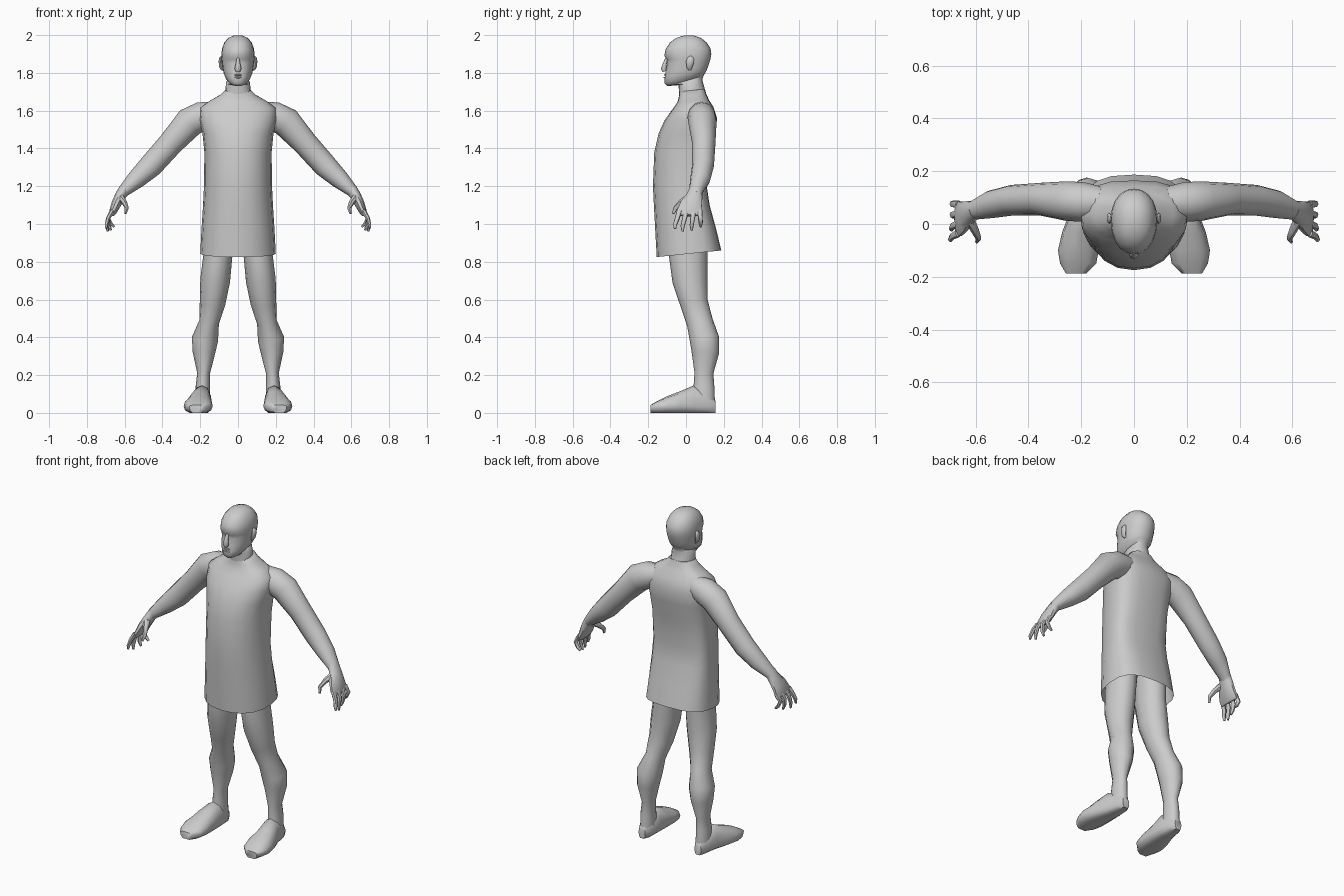
import bpy, bmesh, math
from mathutils import Vector

skin = bpy.data.materials.new("plain_grey")
skin.diffuse_color = (0.6, 0.6, 0.6, 1)


def loft(name, rings, mirror=False, cap_start=True, cap_end=True, angle=50):
    """Skin a list of equal-length point rings."""
    bm = bmesh.new()
    loops = [[bm.verts.new(p) for p in r] for r in rings]
    n = len(loops[0])
    for a, b in zip(loops, loops[1:]):
        for i in range(n):
            j = (i + 1) % n
            bm.faces.new((a[i], a[j], b[j], b[i]))
    if cap_start:
        bm.faces.new(loops[0][::-1])
    if cap_end:
        bm.faces.new(loops[-1])
    bmesh.ops.recalc_face_normals(bm, faces=bm.faces)
    mesh = bpy.data.meshes.new(name)
    bm.to_mesh(mesh)
    bm.free()
    mesh.materials.append(skin)
    ob = bpy.data.objects.new(name, mesh)
    bpy.context.collection.objects.link(ob)
    bpy.ops.object.select_all(action='DESELECT')
    ob.select_set(True)
    bpy.context.view_layer.objects.active = ob
    bpy.ops.object.shade_smooth_by_angle(angle=math.radians(angle))
    if mirror:
        ob.modifiers.new("mirror", 'MIRROR')
    return ob


def limb(name, pts, n=10, ref=(0, 1, 0), mirror=True):
    """Tube through (x, y, z, half thickness, half width along ref)."""
    pos = [Vector(p[:3]) for p in pts]
    rings = []
    for i, p in enumerate(pts):
        t = (pos[min(i + 1, len(pts) - 1)] - pos[max(i - 1, 0)]).normalized()
        v = Vector(ref)
        v = (v - t * v.dot(t)).normalized()
        u = t.cross(v)
        rings.append([pos[i] + u * p[3] * math.cos(a) + v * p[4] * math.sin(a)
                      for a in (2 * math.pi * k / n for k in range(n))])
    return loft(name, rings, mirror)


def body_ring(zf, zb, hw, yf, yb, cy, pf, pb, n=20):
    """Level ring with separate front and back depth, height and squareness."""
    ring = []
    for k in range(n):
        a = 2 * math.pi * k / n
        c, s = math.cos(a), math.sin(a)
        p = pb if s > 0 else pf
        x = hw * math.copysign(abs(c) ** p, c)
        y = cy + ((yb - cy) if s > 0 else (cy - yf)) * math.copysign(abs(s) ** p, s)
        ring.append((x, y, zf + (zb - zf) * (y - yf) / (yb - yf)))
    return ring


# Tunic, open at the hem: front z, back z, half width, front y, back y
tunic = [(.825, .86, .2, -.155, .187), (.97, .98, .193, -.163, .158),
         (1.1, 1.1, .185, -.17, .125), (1.2, 1.2, .18, -.175, .11),
         (1.38, 1.38, .178, -.168, .138), (1.48, 1.48, .188, -.145, .155),
         (1.55, 1.56, .205, -.113, .165), (1.61, 1.62, .2, -.07, .145),
         (1.645, 1.66, .15, -.045, .12), (1.675, 1.69, .095, -.038, .107),
         (1.70, 1.715, .07, -.035, .1)]
loft("tunic", [body_ring(*r, .03, .9, .72) for r in tunic], cap_start=False)

# Neck and head
head = [(1.66, 1.68, .078, -.035, .107), (1.70, 1.72, .066, -.037, .098),
        (1.735, 1.765, .064, -.04, .086), (1.73, 1.785, .05, -.098, .093),
        (1.745, 1.80, .066, -.114, .102), (1.775, 1.815, .076, -.112, .11),
        (1.81, 1.835, .081, -.108, .117), (1.85, 1.86, .085, -.1, .126),
        (1.872, 1.875, .087, -.102, .13), (1.89, 1.9, .088, -.115, .134),
        (1.925, 1.93, .085, -.108, .13), (1.96, 1.96, .073, -.086, .11),
        (1.985, 1.985, .052, -.052, .08), (1.998, 1.998, .022, -.01, .04)]
loft("head", [body_ring(*r, .02, .9, .95) for r in head])

# Face details
limb("nose", [(0, -.097, 1.885, .006, .009), (0, -.112, 1.85, .012, .01),
              (0, -.118, 1.822, .018, .015), (0, -.113, 1.808, .013, .012)],
     n=8, mirror=False)
for part, z, y, r in (("upper_lip", 1.788, -.11, .005), ("lower_lip", 1.774, -.111, .005)):
    limb(part, [(-.03, y + .022, z - .006, .002, .003), (-.015, y + .004, z, r, .007),
                (0, y, z + .001, r, .008), (.015, y + .004, z, r, .007),
                (.03, y + .022, z - .006, .002, .003)], n=6, mirror=False)
limb("ear", [(.08, .02, 1.815, .006, .008), (.089, .018, 1.83, .01, .015),
             (.094, .022, 1.86, .009, .022), (.092, .025, 1.88, .007, .016),
             (.086, .025, 1.887, .004, .007)], n=8)

# Arms, shoulder to wrist
limb("arm", [(.12, .08, 1.59, .06, .06), (.19, .083, 1.57, .078, .075),
             (.255, .087, 1.54, .08, .075), (.355, .094, 1.428, .066, .062),
             (.462, .09, 1.308, .063, .058), (.54, .075, 1.235, .05, .053),
             (.605, .053, 1.175, .032, .037), (.62, .05, 1.155, .028, .036)], n=12)

# Hands
limb("palm", [(.6, .053, 1.19, .028, .034), (.622, .046, 1.15, .029, .044),
              (.645, .028, 1.105, .026, .06), (.662, .02, 1.065, .02, .07),
              (.67, .02, 1.045, .012, .066)], n=10)
limb("thumb", [(.625, .02, 1.145, .02, .02), (.602, -.025, 1.115, .015, .016),
               (.589, -.055, 1.085, .011, .012), (.596, -.068, 1.055, .006, .007)], n=7)
fingers = (("index_finger", -.035, -.058, .698, .975),
           ("middle_finger", .002, -.018, .69, .96),
           ("ring_finger", .04, .03, .672, .966),
           ("little_finger", .074, .078, .655, .985))
for part, y0, y1, x1, z1 in fingers:
    limb(part, [(.665, y0, 1.07, .013, .015), (.687, (y0 + y1) / 2, 1.03, .012, .013),
                ((.692 + x1) / 2, y1, .6 * z1 + .4 * 1.03, .01, .011),
                (x1, y1, z1, .006, .006)], n=7)

# Legs, hip to heel
limb("leg", [(.1, .02, 1.0, .085, .1), (.107, .012, .83, .077, .102),
             (.121, .021, .7, .079, .093), (.135, .043, .58, .068, .074),
             (.153, .073, .48, .053, .07), (.175, .098, .39, .07, .078),
             (.18, .103, .32, .06, .073), (.182, .095, .21, .034, .05),
             (.186, .095, .14, .038, .055), (.186, .095, .06, .04, .058)], n=12)

# Feet, heel to toe: y, inner x, outer x, top z
foot = [(.155, .165, .21, .065), (.12, .145, .228, .105), (.04, .138, .245, .145),
        (-.03, .135, .272, .115), (-.1, .134, .288, .088),
        (-.15, .143, .28, .064), (-.187, .18, .258, .042)]
rings = []
for y, x0, x1, zt in foot:
    base = .035
    ring = []
    for k in range(12):
        a = 2 * math.pi * k / 12
        c, s = math.cos(a), math.sin(a)
        z = base + (zt - base) * s if s > 0 else max(.0, base + base * 1.25 * s)
        # soles stay flat, upper tapers toward the ankle
        ring.append(((x0 + x1) / 2 + (x1 - x0) / 2 * math.copysign(abs(c) ** .8, c), y, z))
    rings.append(ring)
loft("foot", rings, mirror=True)
